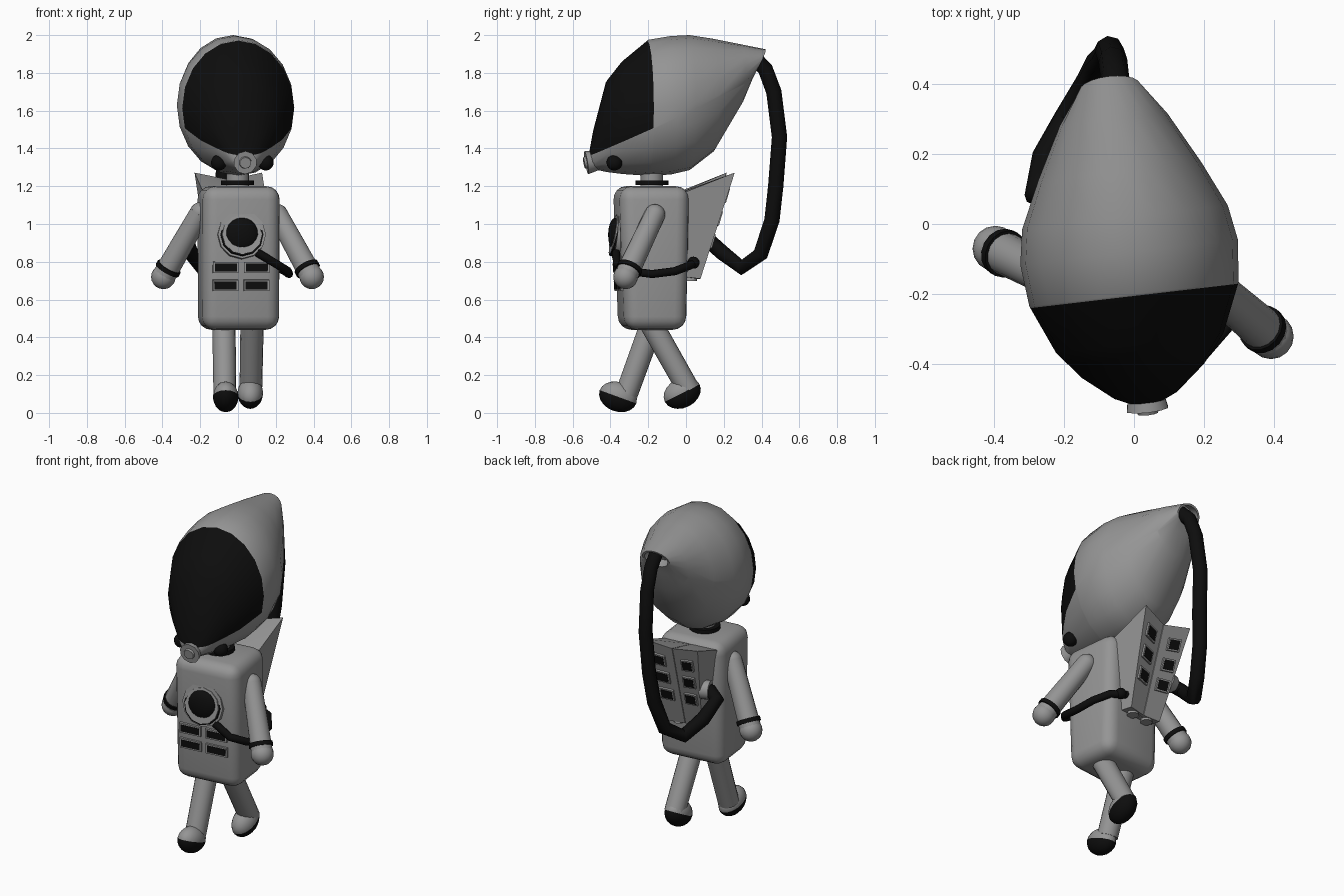
import bpy, bmesh, math
from mathutils import Vector as V, Matrix as M

if "Cube" in bpy.data.objects:
    bpy.data.objects.remove(bpy.data.objects["Cube"])


def material(name, c):
    m = bpy.data.materials.new(name)
    m.diffuse_color = (c, c, c, 1)
    m.use_nodes = True
    m.node_tree.nodes["Principled BSDF"].inputs["Base Color"].default_value = m.diffuse_color
    return m


GREY = material("suit grey", 0.30)
BLACK = material("black", 0.004)

# The whole figure is turned slightly about its upright axis
PIVOT = M.Translation((0, -0.2, 0))
TURN = PIVOT @ M.Rotation(math.radians(6.7), 4, 'Z') @ PIVOT.inverted()
WORLD = M.Identity(4)


def finish(name, bm, mats, frame=TURN, angle=40):
    bmesh.ops.recalc_face_normals(bm, faces=bm.faces[:])
    bm.transform(frame)
    me = bpy.data.meshes.new(name)
    bm.to_mesh(me)
    bm.free()
    for m in mats:
        me.materials.append(m)
    ob = bpy.data.objects.new(name, me)
    bpy.context.collection.objects.link(ob)
    bpy.ops.object.select_all(action='DESELECT')
    ob.select_set(True)
    bpy.context.view_layer.objects.active = ob
    bpy.ops.object.shade_smooth_by_angle(angle=math.radians(angle))
    return ob


def add_cone(bm, a, b, r1, r2, seg=16):
    a, b = V(a), V(b)
    d = b - a
    mat = M.Translation((a + b) / 2) @ d.to_track_quat('Z', 'Y').to_matrix().to_4x4()
    bmesh.ops.create_cone(bm, cap_ends=True, segments=seg, radius1=r1, radius2=r2,
                          depth=d.length, matrix=mat)


def add_ball(bm, c, r, scale=(1, 1, 1)):
    mat = M.Translation(c) @ M.Diagonal((*scale, 1))
    bmesh.ops.create_uvsphere(bm, u_segments=16, v_segments=10, radius=r, matrix=mat)


def cone(name, a, b, r1, r2, mat, frame=TURN, seg=16):
    bm = bmesh.new()
    add_cone(bm, a, b, r1, r2, seg)
    return finish(name, bm, [mat], frame)


def ball(name, c, r, mat, scale=(1, 1, 1), frame=TURN):
    bm = bmesh.new()
    add_ball(bm, c, r, scale)
    return finish(name, bm, [mat], frame)


def tube(name, pts, r, mat):
    cu = bpy.data.curves.new(name, 'CURVE')
    cu.dimensions = '3D'
    cu.bevel_depth, cu.bevel_resolution, cu.use_fill_caps = r, 2, True
    sp = cu.splines.new('POLY')
    sp.points.add(len(pts) - 1)
    for p, co in zip(sp.points, pts):
        p.co = (*co, 1)
    cu.materials.append(mat)
    ob = bpy.data.objects.new(name, cu)
    bpy.context.collection.objects.link(ob)
    bpy.ops.object.select_all(action='DESELECT')
    ob.select_set(True)
    bpy.context.view_layer.objects.active = ob
    bpy.ops.object.convert(target='MESH')
    bpy.ops.object.shade_smooth_by_angle(angle=math.radians(50))


def panel(name, c, right, up, w, h):
    """Grey frame with a black window plate on its outer face."""
    right, up = V(right).normalized(), V(up).normalized()
    n = right.cross(up).normalized()
    basis = M.Translation(c) @ M((right, up, n)).transposed().to_4x4()
    for part, size, mat in (("frame", (w, h, 0.024), GREY),
                            ("window", (w - 0.018, h - 0.018, 0.028), BLACK)):
        bm = bmesh.new()
        bmesh.ops.create_cube(bm, size=1, matrix=basis @ M.Diagonal((*size, 1)))
        finish(name + "_" + part, bm, [mat])


# Helmet: oval rings (y, half width, top z, bottom z) lofted front to back
rings = [(-0.515, 0.035, 1.37, 1.30), (-0.49, 0.09, 1.50, 1.29), (-0.42, 0.175, 1.76, 1.275),
         (-0.34, 0.24, 1.86, 1.265), (-0.20, 0.30, 1.975, 1.255), (-0.08, 0.312, 1.995, 1.262),
         (0.02, 0.295, 2.0, 1.285), (0.15, 0.235, 1.98, 1.385), (0.30, 0.155, 1.95, 1.64),
         (0.395, 0.085, 1.925, 1.80)]
bm = bmesh.new()
N = 20
loops = []
for i, (y, w, zt, zb) in enumerate(rings):
    loop = []
    for k in range(N):
        a = 2 * math.pi * k / N
        lean = 0.03 * math.sin(a) if i == len(rings) - 1 else 0
        loop.append(bm.verts.new((w * math.cos(a), y + lean,
                                  (zt + zb) / 2 + (zt - zb) / 2 * math.sin(a))))
    loops.append(loop)
for a, b in zip(loops, loops[1:]):
    for k in range(N):
        bm.faces.new((a[k], a[(k + 1) % N], b[(k + 1) % N], b[k]))
bm.faces.new(loops[0])
back = bm.faces.new(loops[-1])
bmesh.ops.recalc_face_normals(bm, faces=bm.faces[:])
bmesh.ops.inset_individual(bm, faces=[back], thickness=0.012)
bmesh.ops.inset_individual(bm, faces=[back], thickness=0.003, depth=-0.05)
# Visor: cut along an upright plane and a sloping lower plane
low = V((0, -0.5, 1.37))
low_n = V((0, -0.42, 0.9))
for co, no in ((V((0, -0.205, 1.6)), V((0, 1, 0))), (low, low_n)):
    bmesh.ops.bisect_plane(bm, geom=bm.verts[:] + bm.edges[:] + bm.faces[:],
                           plane_co=co, plane_no=no)
for f in bm.faces:
    c = f.calc_center_median()
    f.material_index = int(c.y < -0.205 and (c - low).dot(low_n) > 0)
finish("helmet", bm, [GREY, BLACK])

# Mouthpiece and side filters
cone("mouthpiece", (0, -0.47, 1.335), (0, -0.53, 1.325), 0.05, 0.062, GREY, seg=10)
cone("mouthpiece_knob", (0, -0.52, 1.327), (0, -0.542, 1.323), 0.036, 0.03, GREY, seg=10)
for s, side in ((-1, "left"), (1, "right")):
    ball(side + "_filter", (s * 0.125, -0.395, 1.325), 0.042, BLACK)

# Neck and collar
cone("neck", (0, -0.18, 1.15), (0, -0.18, 1.32), 0.06, 0.06, GREY)
cone("collar", (0, -0.18, 1.207), (0, -0.18, 1.23), 0.088, 0.088, BLACK)

# Torso: tapered rounded block
bm = bmesh.new()
bmesh.ops.create_cube(bm, size=2, matrix=M.Translation((0.005, -0.185, 0.82))
                      @ M.Diagonal((0.205, 0.187, 0.38, 1)))
for v in bm.verts:
    if v.co.z < 0.8:
        v.co.y = -0.18 + (v.co.y + 0.185) * 0.88
bmesh.ops.bevel(bm, geom=bm.edges[:], offset=0.07, segments=4, profile=0.5, affect='EDGES')
finish("torso", bm, [GREY], angle=50)

# Chest dial: stepped rings and a dark dome
cone("dial_base", (0, -0.33, 0.94), (0, -0.378, 0.945), 0.13, 0.128, GREY, seg=12)
cone("dial_groove", (0, -0.36, 0.94), (0, -0.381, 0.945), 0.115, 0.115, BLACK, seg=12)
cone("dial_ring", (0, -0.36, 0.94), (0, -0.388, 0.945), 0.11, 0.106, GREY, seg=12)
ball("dial_dome", (0, -0.375, 0.943), 0.09, BLACK, (1, 0.42, 1))

# Chest panels
for x in (-0.085, 0.08):
    for z in (0.77, 0.675):
        panel("chest_panel", (x, -0.352 - (z - 0.675) * 0.06, z), (1, 0, 0), (0, -0.05, 1),
              0.135, 0.06)

# Backpack: two mirrored tapering lobes with window panels and nozzles
for s, side in ((-1, "left"), (1, "right")):
    bm = bmesh.new()
    ti, to = V((s * 0.002, 0.205, 1.235)), V((s * 0.18, 0.24, 1.272))
    bi, bo = V((s * 0.002, 0.05, 0.71)), V((s * 0.115, 0.065, 0.71))
    for p in (ti, to, bi, bo, (s * 0.002, -0.02, 1.17), (s * 0.165, -0.02, 1.17),
              (s * 0.002, -0.02, 0.72), (s * 0.115, -0.02, 0.72)):
        bm.verts.new(p)
    bmesh.ops.convex_hull(bm, input=bm.verts[:])
    finish(side + "_pack_lobe", bm, [GREY], angle=20)
    for t in (0.2, 0.42, 0.64):
        a, b = ti.lerp(bi, t), to.lerp(bo, t)
        panel(side + "_pack_panel", a.lerp(b, 0.55), (a - b) * s, ti - bi, 0.085, 0.075)
    cone(side + "_nozzle", (s * 0.055, 0.02, 0.73), (s * 0.055, 0.02, 0.698), 0.03, 0.034, GREY)

# Air hose from the helmet tip down to the pack
tube("air_hose", [(-0.045, 0.35, 1.89), (-0.055, 0.42, 1.82), (-0.06, 0.465, 1.70),
                  (-0.07, 0.495, 1.46), (-0.08, 0.475, 1.20), (-0.10, 0.455, 1.02),
                  (-0.13, 0.395, 0.84), (-0.19, 0.295, 0.77), (-0.25, 0.19, 0.85),
                  (-0.275, 0.09, 0.94), (-0.22, 0.07, 0.965), (-0.15, 0.08, 0.97)], 0.041, BLACK)
cone("hose_socket", (-0.13, 0.1, 0.97), (-0.18, 0.09, 0.97), 0.055, 0.055, GREY)

# Chest hose running round the side to the pack
tube("chest_hose", [(0.10, -0.37, 0.85), (0.20, -0.365, 0.79), (0.265, -0.29, 0.75),
                    (0.27, -0.18, 0.735), (0.25, -0.06, 0.75), (0.19, 0.02, 0.78),
                    (0.08, 0.05, 0.80)], 0.022, BLACK)
ball("chest_hose_end", (0.13, 0.04, 0.795), 0.032, BLACK, frame=WORLD)

# Arms with round hands and wrist bands
for side, top, hand in (("left", V((-0.2, -0.17, 1.06)), V((-0.395, -0.07, 0.72))),
                        ("right", V((0.21, -0.165, 1.05)), V((0.39, -0.32, 0.72)))):
    bm = bmesh.new()
    add_cone(bm, top, hand, 0.055, 0.062)
    add_ball(bm, top, 0.055)
    add_ball(bm, hand, 0.065)
    finish(side + "_arm", bm, [GREY], WORLD)
    cone(side + "_wrist_band", top.lerp(hand, 0.84), top.lerp(hand, 0.9), 0.069, 0.069,
         BLACK, WORLD)

# Legs in mid stride, with tilted shoes that have dark soles
for side, hip, ankle, foot, tilt in (
        ("left", (-0.075, -0.17, 0.50), (-0.07, -0.315, 0.10), (-0.065, -0.36, 0.085), -20),
        ("right", (0.075, -0.2, 0.50), (0.068, 0.015, 0.12), (0.065, -0.02, 0.105), 27)):
    cone(side + "_leg", hip, ankle, 0.062, 0.06, GREY, WORLD)
    bm = bmesh.new()
    add_ball(bm, (0, 0, 0), 1, (0.068, 0.103, 0.078))
    for f in bm.faces:
        f.material_index = int(f.calc_center_median().z < 0)
    finish(side + "_shoe", bm, [GREY, BLACK],
           M.Translation(foot) @ M.Rotation(math.radians(tilt), 4, 'X'))
